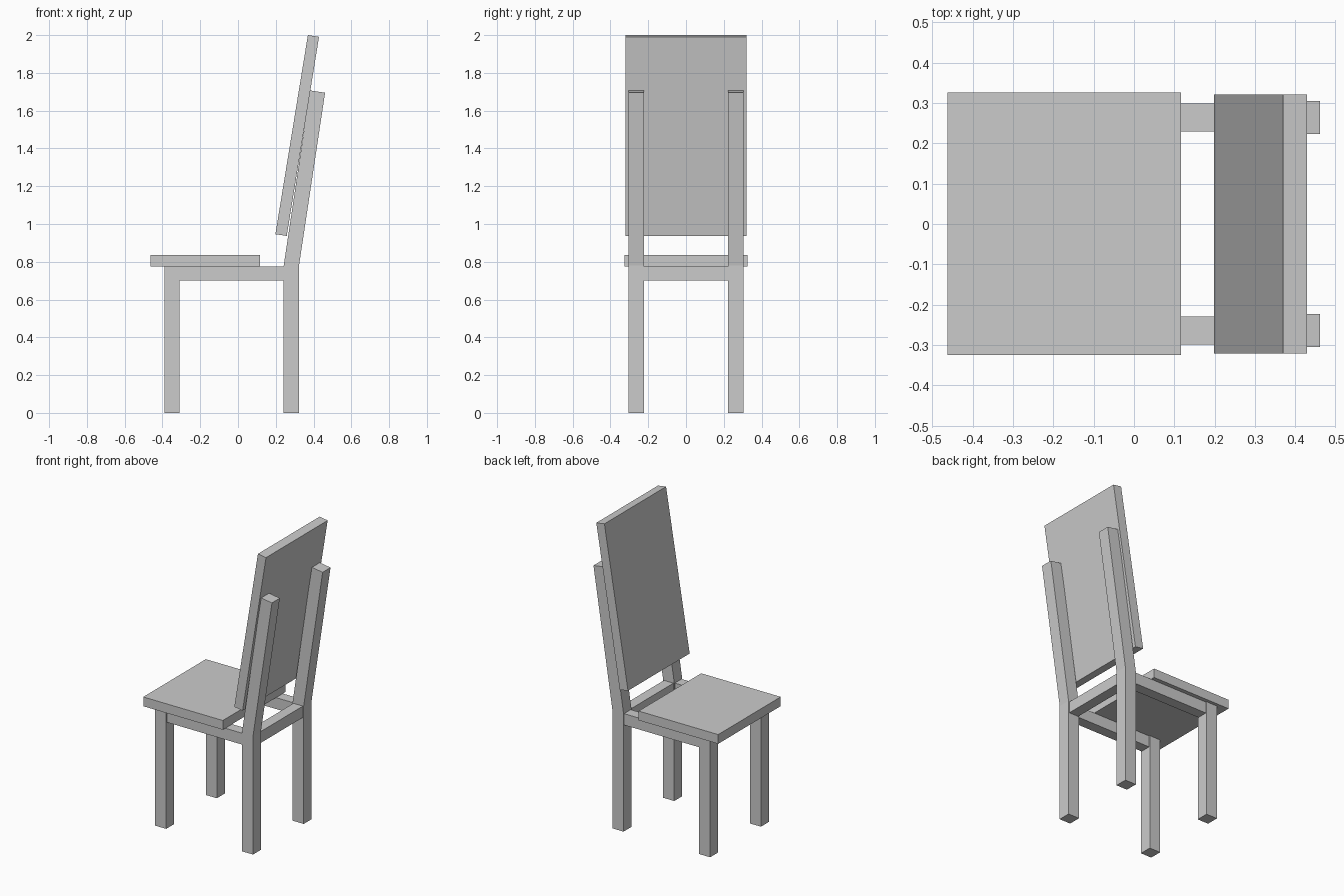
import bpy

cube = bpy.data.objects.get("Cube")
if cube:
    bpy.data.objects.remove(cube, do_unlink=True)

grey = bpy.data.materials.new("plain_grey")
grey.use_nodes = True
colour = (0.6, 0.6, 0.6, 1)
grey.diffuse_color = colour
grey.node_tree.nodes["Principled BSDF"].inputs["Base Color"].default_value = colour


def extrude_side(name, profile, y0, y1):
    """Extrude a side outline, given as (x, z) points, from y0 to y1."""
    n = len(profile)
    verts = [(x, y, z) for y in (y0, y1) for x, z in profile]
    faces = [tuple(range(n)), tuple(reversed(range(n, 2 * n)))]
    faces += [(i, i + n, (i + 1) % n + n, (i + 1) % n) for i in range(n)]
    mesh = bpy.data.meshes.new(name)
    mesh.from_pydata(verts, [], faces)
    mesh.materials.append(grey)
    obj = bpy.data.objects.new(name, mesh)
    bpy.context.collection.objects.link(obj)
    return obj


def box(name, x0, x1, y0, y1, z0, z1):
    return extrude_side(name, [(x0, z0), (x1, z0), (x1, z1), (x0, z1)], y0, y1)


SEAT_BASE = 0.775
RAIL_BASE = 0.70

# Rear legs bend backwards above the seat to carry the backrest
rear_leg = [(0.242, 0), (0.323, 0), (0.323, 0.78),
            (0.461, 1.695), (0.381, 1.707), (0.242, 0.78)]

# Legs and side rails, one set for each side
for side, inner, outer in (("near", -0.223, -0.305), ("far", 0.223, 0.305)):
    y0, y1 = sorted((inner, outer))
    box("front_leg_" + side, -0.39, -0.31, y0, y1, 0, SEAT_BASE)
    extrude_side("rear_leg_" + side, rear_leg, y0, y1)
    box("side_rail_" + side, -0.31, 0.242, y0 + 0.006, y1 - 0.006,
        RAIL_BASE, SEAT_BASE)

# Rail joining the rear legs
box("rear_rail", 0.248, 0.317, -0.223, 0.223, RAIL_BASE, SEAT_BASE)

# Seat board and leaning backrest board
box("seat", -0.463, 0.117, -0.325, 0.326, SEAT_BASE, 0.836)
extrude_side("backrest", [(0.198, 0.946), (0.258, 0.937),
                          (0.429, 1.991), (0.37, 2.0)], -0.321, 0.321)
